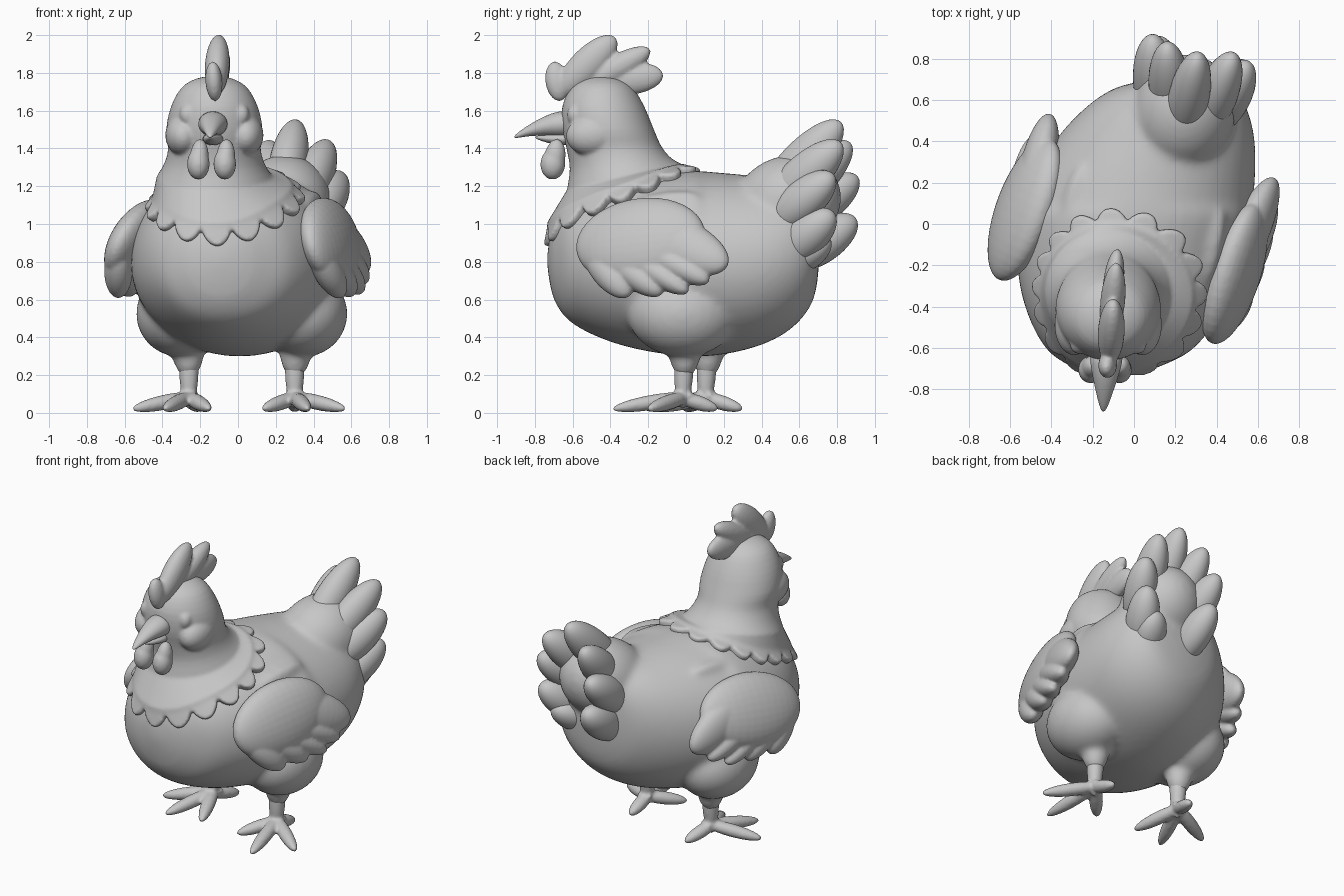
import bpy, bmesh, math
from mathutils import Vector, Matrix
from mathutils.bvhtree import BVHTree

if "Cube" in bpy.data.objects:
    bpy.data.objects.remove(bpy.data.objects["Cube"])

grey = bpy.data.materials.new("plain_grey")
grey.diffuse_color = (0.57, 0.57, 0.57, 1)
grey.use_nodes = True
grey.node_tree.nodes["Principled BSDF"].inputs["Base Color"].default_value = grey.diffuse_color


def finish(bm, name, voxel=0, smooth=0, subsurf=0):
    """Turn a bmesh into an object, optionally fused and smoothed."""
    bmesh.ops.recalc_face_normals(bm, faces=bm.faces)
    me = bpy.data.meshes.new(name)
    bm.to_mesh(me)
    bm.free()
    ob = bpy.data.objects.new(name, me)
    bpy.context.collection.objects.link(ob)
    if voxel:
        m = ob.modifiers.new("fuse", 'REMESH')
        m.mode, m.voxel_size = 'VOXEL', voxel
    if smooth:
        m = ob.modifiers.new("soften", 'SMOOTH')
        m.factor, m.iterations = 0.5, smooth
    if subsurf:
        m = ob.modifiers.new("subdivide", 'SUBSURF')
        m.levels = m.render_levels = subsurf
    dg = bpy.context.evaluated_depsgraph_get()
    ob.data = bpy.data.meshes.new_from_object(ob.evaluated_get(dg))
    ob.modifiers.clear()
    ob.data.materials.clear()
    ob.data.materials.append(grey)
    for p in ob.data.polygons:
        p.use_smooth = True
    return ob


def blob(bm, p, q, w, t=None, n=(1, 0, 0)):
    """Ellipsoid from p to q, half width w, half thickness t along n."""
    p, q, n = Vector(p), Vector(q), Vector(n)
    a = q - p
    side = a.cross(n).normalized()
    n = side.cross(a).normalized()
    m = Matrix((a / 2, side * w, n * (t or w))).transposed().to_4x4()
    m.translation = (p + q) / 2
    bmesh.ops.create_uvsphere(bm, u_segments=32, v_segments=20, radius=1,
                              matrix=m @ Matrix.Rotation(math.pi / 2, 4, 'Y'))


def loft(bm, rings):
    """Skin closed rings of points and cap both ends."""
    vs = [[bm.verts.new(c) for c in r] for r in rings]
    n = len(vs[0])
    for a, b in zip(vs, vs[1:]):
        for i in range(n):
            bm.faces.new((a[i], a[(i + 1) % n], b[(i + 1) % n], b[i]))
    bm.faces.new(vs[0])
    bm.faces.new(vs[-1])


def spline(rows, steps=4):
    """Smoothly add rows between the given ones."""
    out = []
    for i in range(len(rows) - 1):
        a, b = rows[max(i - 1, 0)], rows[i]
        c, d = rows[i + 1], rows[min(i + 2, len(rows) - 1)]
        for k in range(steps):
            t = k / steps
            out.append([(2 * q + (r - p) * t + (2 * p - 5 * q + 4 * r - s) * t * t
                         + (3 * q - p - 3 * r + s) * t ** 3) / 2
                        for p, q, r, s in zip(a, b, c, d)])
    return out + [list(rows[-1])]


def turn(k, n):
    return 2 * math.pi * k / n


# Body: cross sections (y, centre x, half width, bottom z, top z)
sections = [(-.735, -.10, .03, .78, .84), (-.72, -.10, .13, .68, .93), (-.69, -.09, .215, .58, 1.01),
            (-.61, -.07, .35, .48, 1.10), (-.45, -.05, .46, .395, 1.19),
            (-.25, -.03, .53, .335, 1.24), (0, 0, .56, .30, 1.28),
            (.2, .04, .545, .31, 1.27), (.4, .10, .485, .36, 1.25),
            (.55, .15, .40, .44, 1.23), (.65, .19, .30, .55, 1.18),
            (.69, .22, .19, .66, 1.08), (.705, .22, .06, .8, .95)]
bm = bmesh.new()
rings = []
for y, cx, hw, b, t in spline(sections):
    ring = []
    for k in range(48):
        c, s = math.cos(turn(k, 48)), math.sin(turn(k, 48))
        e = .9 if s > 0 and y < .1 else 1       # slightly fuller shoulders
        ring.append((cx + hw * math.copysign(abs(c) ** e, c), y,
                     (b + t) / 2 + (t - b) / 2 * math.copysign(abs(s) ** e, s)))
    rings.append(ring)
loft(bm, rings)
# Tail root, thighs and small shoulder feathers fused to the body
blob(bm, (.17, .27, 1.0), (.31, .80, 1.22), .25, .25)
for x, y, s in ((.30, 0, 1), (-.26, .12, -1)):
    blob(bm, (x + .05 * s, y - .31, .54), (x + .04 * s, y + .27, .51), .23, .235)
    blob(bm, (x, y - .01, .18), (x + .01 * s, y, .48), .085)
blob(bm, (.34, -.30, 1.09), (.42, .08, 1.14), .055, .05)
blob(bm, (-.36, -.10, 1.13), (-.25, .29, 1.17), .055, .05)
body = finish(bm, "body", voxel=.016, smooth=20)
tree = BVHTree.FromPolygons([v.co for v in body.data.vertices],
                            [p.vertices[:] for p in body.data.polygons])


def on_body(p, lift):
    """Slide a point along the line to the body centre until it meets the skin."""
    c = Vector((0, -.1, .8))
    d = (Vector(p) - c).normalized()
    hit, nor, _, _ = tree.ray_cast(c + d * 2, -d)
    return hit + nor * lift


# Head and neck cape: rings (z, front y, back y, half width, forward tilt)
head = [(1.785, -.46, -.43, .015, 0), (1.768, -.54, -.35, .10, 0), (1.72, -.61, -.28, .175, 0),
        (1.62, -.655, -.22, .23, 0), (1.5, -.655, -.17, .255, 0), (1.4, -.63, -.13, .245, .01),
        (1.32, -.615, -.08, .265, .03), (1.25, -.63, -.03, .305, .07)]
N, rings = 128, []
for z, yf, yb, hw, tilt in spline(head, 3):
    rings.append([(-.125 + hw * math.sin(turn(k, N)),
                   (yf + yb) / 2 - (yb - yf) / 2 * math.cos(turn(k, N)),
                   z - tilt * math.cos(turn(k, N))) for k in range(N)])


def cape_ring(grow, lift, scallop):
    ring = []
    for k in range(N):
        a = turn(k, N)
        c, s = math.cos(a), math.sin(a)
        g = grow + scallop * abs(math.cos(8 * a)) ** .8
        front = max(c, 0) ** 3
        z = 1.15 - .12 * c - .09 * front + .02 * c * c - g * (.5 + .6 * max(c, 0))
        ring.append(on_body((-.11 + (.385 + g) * s, -.33 - (.35 + g * .7) * c, z),
                            lift + (.02 * s * s if lift > 0 else 0)))
    return ring


rings += [cape_ring(-.02, .04, 0), cape_ring(0, .03, 0), cape_ring(0, .026, .066),
          cape_ring(.004, .010, .070), cape_ring(0, -.03, .066)]
bm = bmesh.new()
loft(bm, rings)
# Cheeks and eyes fused to the head
for s in (1, -1):
    blob(bm, (-.125 + .165 * s, -.635, 1.46), (-.125 + .165 * s, -.34, 1.48), .11, .095)
    blob(bm, (-.125 + .14 * s, -.59, 1.525), (-.125 + .14 * s, -.58, 1.635), .045, .045)
finish(bm, "head_and_neck_cape", voxel=.010, smooth=6)


# Beak: rings (y, z, half width, half height)
def beak(name, rows):
    bm = bmesh.new()
    loft(bm, [[(-.13 + .06 * (y + .6) + w * math.cos(turn(k, 20)), y, z + h * math.sin(turn(k, 20)))
               for k in range(20)] for y, z, w, h in rows])
    finish(bm, name, subsurf=1)


beak("upper_beak", [(-.60, 1.53, .085, .075), (-.68, 1.53, .078, .068), (-.75, 1.52, .06, .052),
                    (-.82, 1.50, .04, .033), (-.88, 1.475, .022, .018), (-.91, 1.46, .006, .006)])
beak("lower_beak", [(-.60, 1.45, .065, .04), (-.70, 1.45, .05, .03), (-.77, 1.455, .025, .015),
                    (-.80, 1.46, .006, .005)])

# Wattles
for x in (-.21, -.07):
    bm = bmesh.new()
    blob(bm, (x, -.71, 1.235), (x, -.70, 1.40), .066, .06)
    blob(bm, (x, -.71, 1.25), (x + .01, -.68, 1.45), .056, .05)
    finish(bm, "wattle", voxel=.01, smooth=4)

# Comb: lobes (root y, z, tip y, z, tip x, half width, half thickness)
bm = bmesh.new()
for y0, z0, y1, z1, x, w, t in ((-.665, 1.65, -.70, 1.86, -.135, .062, .045),
                                (-.67, 1.69, -.375, 1.99, -.10, .09, .065),
                                (-.55, 1.72, -.19, 1.925, -.085, .07, .06),
                                (-.46, 1.75, -.12, 1.79, -.08, .085, .05),
                                (-.72, 1.74, -.28, 1.78, -.115, .07, .05)):
    blob(bm, (-.12, y0, z0), (x, y1, z1), w, t)
finish(bm, "comb", voxel=.011, smooth=3)

# Wings: feather blobs laid out in a leaning plane (y, z), right then left
feathers = [(-.58, .87, .10, .95, .235, .115), (-.36, 1.03, .22, .78, .145, .09),
            (-.32, .92, .12, .695, .08, .085), (-.38, .88, .01, .64, .07, .08),
            (-.44, .86, -.13, .63, .08, .08), (-.52, .88, -.30, .62, .09, .075)]
for s, shift, name in ((1, 0, "right_wing"), (-1, .31, "left_wing")):
    def place(y, z):
        return (s * (.516 - .3 * (z - .88)) + .34 * (y + .18), y + shift, z)
    bm = bmesh.new()
    for y0, z0, y1, z1, w, t in feathers:
        blob(bm, place(y0, z0), place(y1, z1), w, t, (s, -.34, .3))
    finish(bm, name, voxel=.010, smooth=4)

# Tail feathers: root, tip, half width, outward direction
for p, q, w, n in (((.22, .40, 1.10), (.31, .82, 1.54), .115, (1, -.2, 0)),
                   ((.32, .42, 1.06), (.48, .82, 1.43), .115, (1, .1, .3)),
                   ((.38, .45, .98), (.55, .78, 1.26), .11, (1, -.3, .2)),
                   ((.38, .48, .80), (.54, .78, 1.06), .11, (1, -.3, -.2)),
                   ((.34, .50, .76), (.46, .76, .92), .09, (1, -.3, -.4)),
                   ((.18, .46, 1.03), (.16, .87, 1.43), .11, (-1, .2, .3)),
                   ((.10, .50, .95), (.09, .91, 1.25), .11, (-1, .0, .2)),
                   ((.12, .54, .78), (.12, .90, 1.03), .11, (-1, .0, -.2)),
                   ((.26, .48, .92), (.31, .78, 1.24), .12, (0, 1, 0))):
    bm = bmesh.new()
    blob(bm, p, q, w, .10, n)
    finish(bm, "tail_feather")

# Legs and feet: shank plus three front toes and a back toe
for x, y, toes, name in (
        (.30, -.01, ((.13, -.20), (.37, -.39), (.57, -.20), (.30, .17)), "right_leg"),
        (-.26, .11, ((-.56, -.01), (-.39, -.22), (-.15, -.18), (-.20, .30)), "left_leg")):
    bm = bmesh.new()
    blob(bm, (x, y - .01, .02), (x, y + .01, .48), .052)
    blob(bm, (x - .06, y - .02, .07), (x + .06, y - .02, .07), .055)
    for tx, ty in toes:
        d = Vector((tx - x, ty - y, 0)).normalized() * .06
        blob(bm, (x - d.x, y - d.y, .095), (tx, ty, .02), .043, .04, (0, 0, 1))
    finish(bm, name, voxel=.011, smooth=4)
